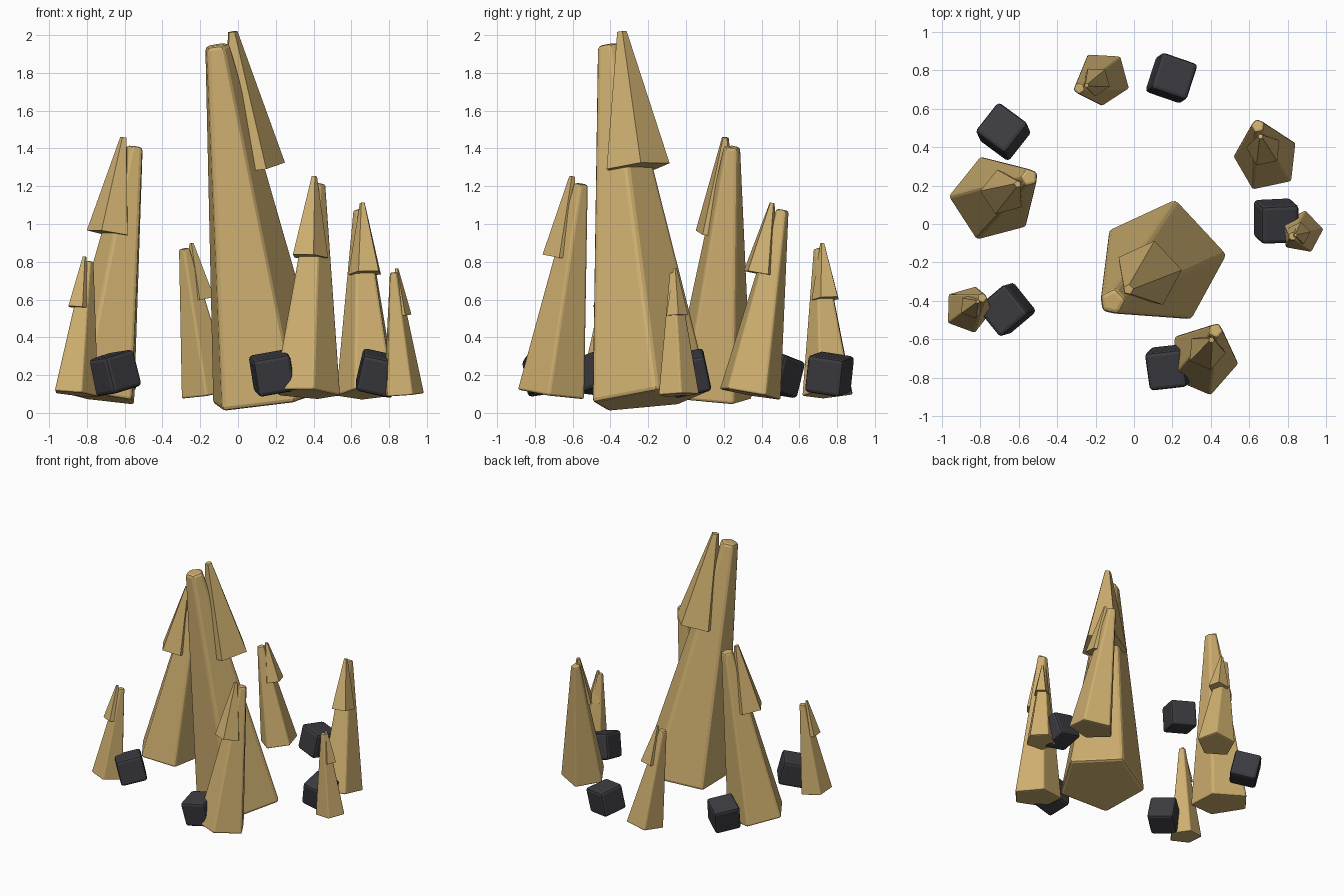
import bpy, bmesh, math
from mathutils import Vector, Matrix

if "Cube" in bpy.data.objects:
    bpy.data.objects.remove(bpy.data.objects["Cube"])


def material(name, rgb):
    m = bpy.data.materials.new(name)
    m.diffuse_color = (*rgb, 1)
    m.use_nodes = True
    m.node_tree.nodes["Principled BSDF"].inputs["Base Color"].default_value = m.diffuse_color
    return m


gold = material("sandy gold", (0.62, 0.43, 0.16))
charcoal = material("charcoal", (0.045, 0.044, 0.053))


def finish(bm, name, mat, matrix, bevel=0):
    bmesh.ops.recalc_face_normals(bm, faces=bm.faces)
    me = bpy.data.meshes.new(name)
    bm.to_mesh(me)
    bm.free()
    me.materials.append(mat)
    ob = bpy.data.objects.new(name, me)
    bpy.context.collection.objects.link(ob)
    ob.matrix_world = matrix
    if bevel:
        mod = ob.modifiers.new("Bevel", "BEVEL")
        mod.width = bevel
        mod.segments = 2
        mod.limit_method = 'NONE'
    return ob


def spire(name, r1, r2, depth, yaw, matrix, bevel=0):
    """Five-sided tapered prism centred on its own middle."""
    bm = bmesh.new()
    rings = []
    for r, z in ((r1, -depth / 2), (r2, depth / 2)):
        rings.append([bm.verts.new((r * math.cos(yaw + i * math.tau / 5),
                                    r * math.sin(yaw + i * math.tau / 5), z))
                      for i in range(5)])
    for ring in rings:
        bm.faces.new(ring)
    for i in range(5):
        j = (i + 1) % 5
        bm.faces.new((rings[0][i], rings[0][j], rings[1][j], rings[1][i]))
    finish(bm, name, gold, matrix, bevel)


# Crystals: name, base centre, top centre, base radius, corner angle
crystals = [
    ("main", (0.158, -0.195, 0.068), (-0.113, -0.405, 1.948), 0.335, 79),
    ("left", (-0.74, 0.13, 0.082), (-0.545, 0.243, 1.41), 0.23, 105),
    ("front", (0.355, -0.71, 0.10), (0.425, -0.555, 1.213), 0.19, -5),
    ("right_back", (0.69, 0.335, 0.10), (0.645, 0.51, 1.075), 0.175, 30),
    ("back", (-0.16, 0.76, 0.10), (-0.285, 0.705, 0.87), 0.147, 51),
    ("left_front", (-0.865, -0.445, 0.10), (-0.79, -0.385, 0.803), 0.128, -2),
    ("right", (0.873, -0.042, 0.095), (0.825, -0.065, 0.743), 0.115, 8),
]
for name, base, top, radius, angle in crystals:
    base, top = Vector(base), Vector(top)
    axis, mid = top - base, (base + top) / 2
    depth = axis.length
    lean = Vector((0, 0, 1)).rotation_difference(axis).to_matrix().to_4x4()
    yaw = math.radians(angle)
    # bevelled shaft
    spire(name + "_crystal_shaft", radius, radius * 0.215, depth, yaw,
          Matrix.Translation(mid) @ lean, radius * 0.065)
    # sharp-edged cap, raised straight up from the shaft's middle
    spire(name + "_crystal_cap", radius * 0.53, radius * 0.08, depth * 0.383, yaw,
          Matrix.Translation(mid + Vector((0, 0, depth * 0.34))) @ lean)

# Dark rounded stones: position, tilt about x and y, yaw
stones = [
    ((-0.68, 0.48, 0.205), -14, -6, -38),
    ((0.195, 0.76, 0.205), -6, 9, -18),
    ((0.74, 0.015, 0.21), 12, 13, 0),
    ((-0.663, -0.445, 0.21), 4, -14, 40),
    ((0.18, -0.745, 0.21), 10, -9, 8),
]
for i, (pos, rx, ry, rz) in enumerate(stones, 1):
    m = Matrix.Translation(pos)
    for a, ax in ((rx, 'X'), (ry, 'Y'), (rz, 'Z')):
        m = m @ Matrix.Rotation(math.radians(a), 4, ax)
    bm = bmesh.new()
    bmesh.ops.create_cube(bm, size=0.2)
    finish(bm, f"dark_stone_{i}", charcoal, m, 0.02)
